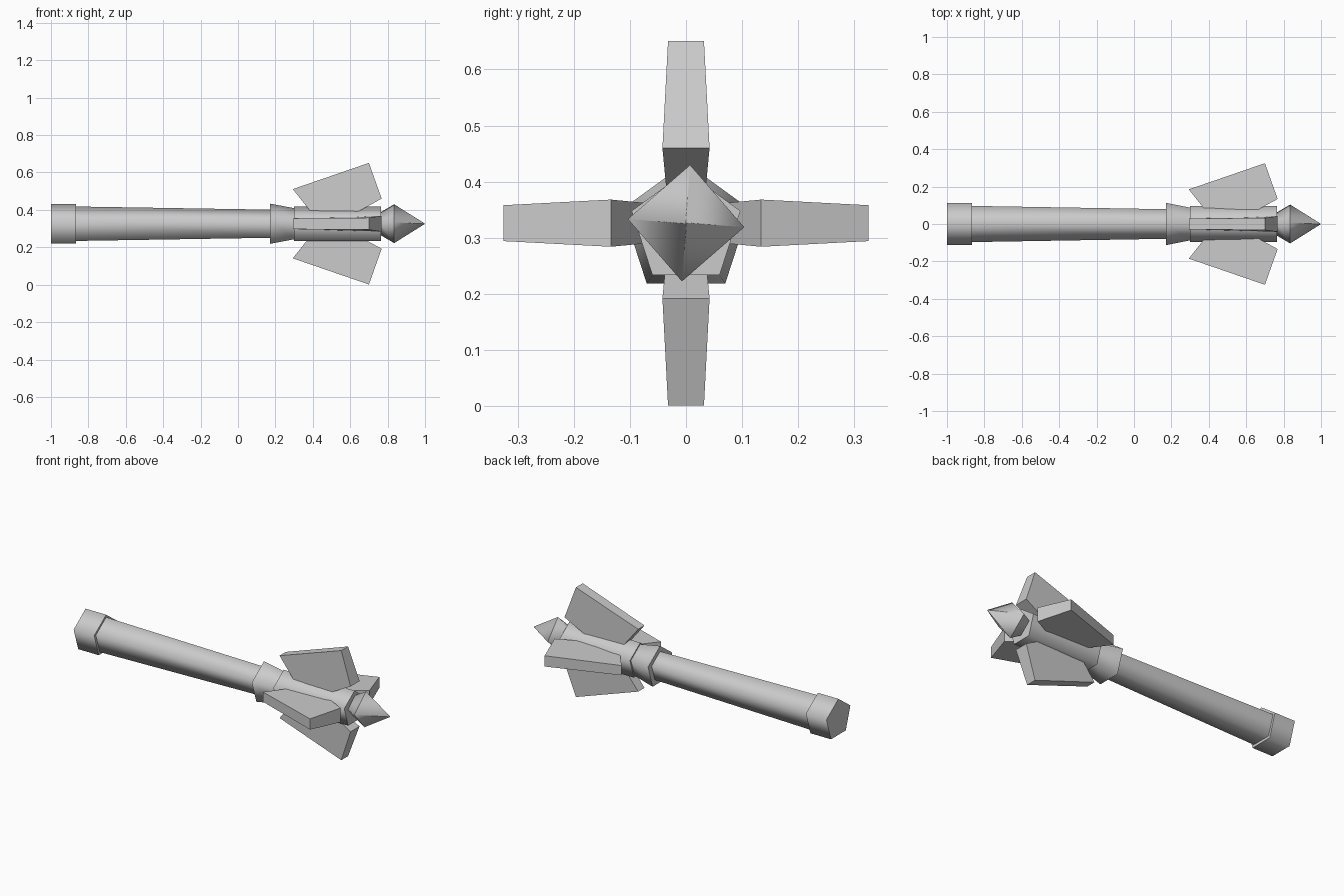
import bpy, bmesh, math
from mathutils import Matrix, Vector

cube = bpy.data.objects.get("Cube")
if cube:
    bpy.data.objects.remove(cube)

AXIS_Z = 0.326

metal = bpy.data.materials.new("grey metal")
metal.use_nodes = True
GREY = (0.6, 0.6, 0.6, 1)
metal.diffuse_color = GREY
metal.node_tree.nodes["Principled BSDF"].inputs["Base Color"].default_value = GREY


def add_object(name, bm):
    bmesh.ops.recalc_face_normals(bm, faces=bm.faces)
    mesh = bpy.data.meshes.new(name)
    bm.to_mesh(mesh)
    bm.free()
    mesh.materials.append(metal)
    obj = bpy.data.objects.new(name, mesh)
    bpy.context.collection.objects.link(obj)
    return obj


def loft(name, sides, stations, turn=0.0):
    """Prism along x through (x, radius) rings; rounded shading, sharp rims."""
    bm = bmesh.new()
    rings = []
    for x, r in stations:
        # odd-sided rings are centred on their height, not their centroid
        drop = r * (1 - math.cos(math.pi / sides)) / 2 if sides % 2 else 0
        angles = [math.pi / 2 + turn + i * math.tau / sides for i in range(sides)]
        rings.append([bm.verts.new((x, r * math.cos(a), AXIS_Z - drop + r * math.sin(a)))
                      for a in angles])
    for a, b in zip(rings, rings[1:]):
        for i in range(sides):
            j = (i + 1) % sides
            bm.faces.new((a[i], a[j], b[j], b[i])).smooth = True
    bm.faces.new(rings[0])
    bm.faces.new(rings[-1])
    for ring in rings:
        for i in range(sides):
            bm.edges.get((ring[i], ring[(i + 1) % sides])).smooth = False
    return add_object(name, bm)


# Shaft parts
loft("pommel", 5, [(-1.0, 0.118), (-0.865, 0.118)])
loft("handle", 5, [(-0.88, 0.102), (0.18, 0.083)])
loft("collar", 5, [(0.17, 0.119), (0.305, 0.091)])
loft("head_core", 5, [(0.30, 0.102), (0.765, 0.102)])
loft("spike", 4, [(0.76, 0.06), (0.835, 0.104), (0.998, 0.0015)], math.radians(-4))

# Flanges: outline as (x, distance from axis, half width)
FLANGE = [(0.293, 0.185, 0.029), (0.70, 0.325, 0.032),
          (0.768, 0.134, 0.042), (0.615, 0.05, 0.034), (0.40, 0.05, 0.031)]
for k, name in enumerate(("top", "front", "bottom", "back")):
    bm = bmesh.new()
    sides = [[bm.verts.new((x, s * w, d)) for x, d, w in FLANGE] for s in (-1, 1)]
    for side in sides:
        bm.faces.new(side)
    for i in range(len(FLANGE)):
        j = (i + 1) % len(FLANGE)
        bm.faces.new((sides[0][i], sides[0][j], sides[1][j], sides[1][i]))
    place = Matrix.Translation(Vector((0, 0, AXIS_Z))) @ Matrix.Rotation(k * math.pi / 2, 4, "X")
    bm.transform(place)
    add_object(name + "_flange", bm)
